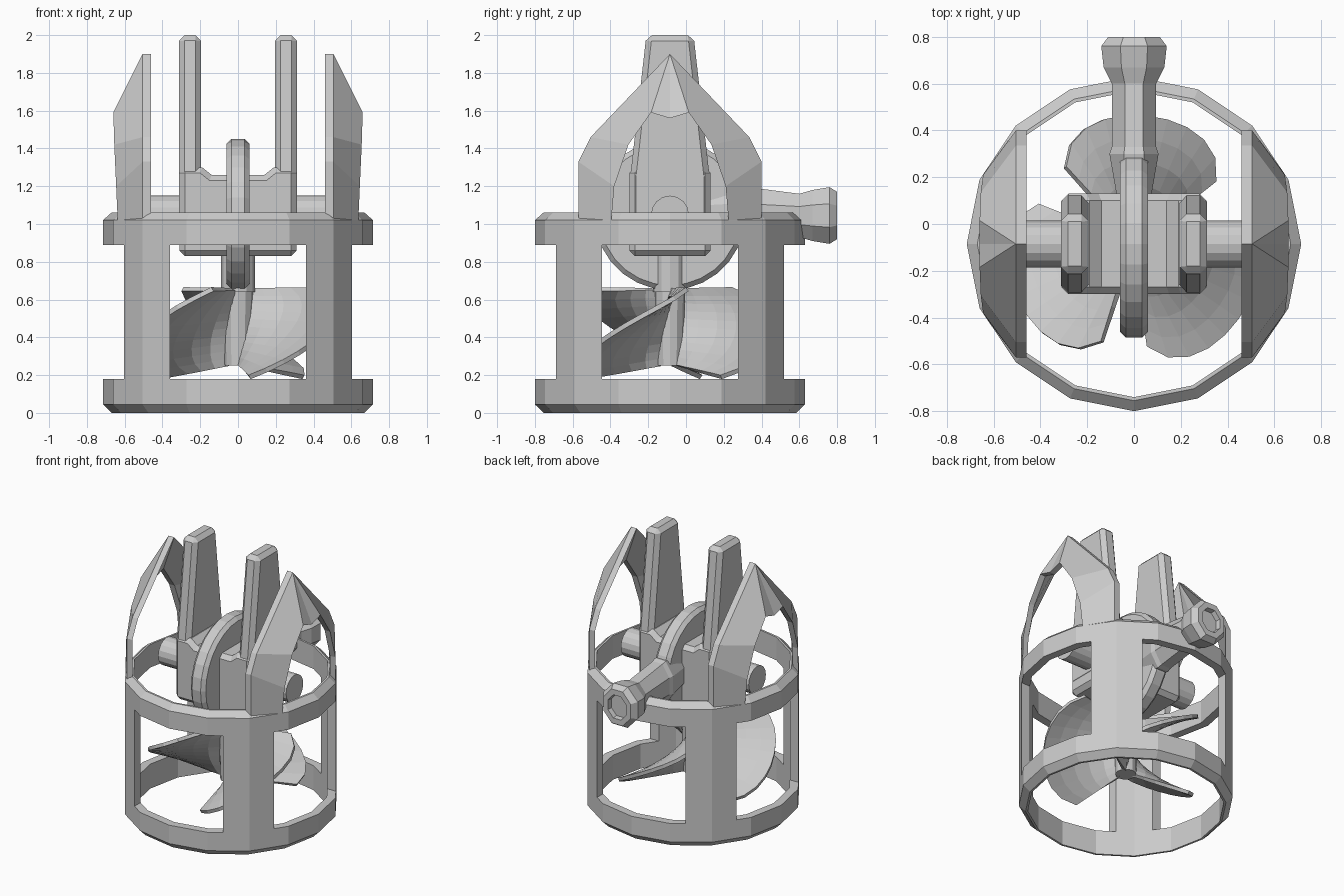
import bpy, bmesh, math
from mathutils import Matrix

if "Cube" in bpy.data.objects:
    bpy.data.objects.remove(bpy.data.objects["Cube"])

CY = -0.085          # y of the main axis
CZ = 1.05            # height of the axle

grey = bpy.data.materials.new("plain grey")
grey.diffuse_color = (0.6, 0.6, 0.6, 1)
grey.use_nodes = True
grey.node_tree.nodes["Principled BSDF"].inputs["Base Color"].default_value = grey.diffuse_color


def make(name, verts, faces, bevel=0, limit=50):
    me = bpy.data.meshes.new(name)
    me.from_pydata(verts, [], faces)
    bm = bmesh.new()
    bm.from_mesh(me)
    bmesh.ops.recalc_face_normals(bm, faces=bm.faces)
    bm.to_mesh(me)
    bm.free()
    me.materials.append(grey)
    ob = bpy.data.objects.new(name, me)
    bpy.context.collection.objects.link(ob)
    if bevel:
        m = ob.modifiers.new("bevel", 'BEVEL')
        m.width, m.segments = bevel, 1
        m.limit_method, m.angle_limit = 'ANGLE', math.radians(limit)
    return ob


def loft(name, rings, closed=False, **kw):
    """Skin a list of equal-length vertex rings; cap the ends unless closed."""
    n, k = len(rings[0]), len(rings)
    verts = [v for r in rings for v in r]
    faces = []
    for i in range(k if closed else k - 1):
        a, b = i * n, ((i + 1) % k) * n
        faces += [(a + j, a + (j + 1) % n, b + (j + 1) % n, b + j) for j in range(n)]
    if not closed:
        faces += [tuple(range(n)), tuple(range((k - 1) * n, k * n))]
    return make(name, verts, faces, **kw)


def circle(n, f, phase=0):
    return [f(math.cos(2 * math.pi * (i + phase) / n), math.sin(2 * math.pi * (i + phase) / n))
            for i in range(n)]


def rod_x(name, x0, x1, r, n, **kw):
    return loft(name, [circle(n, lambda c, s: (x, CY + r * c, CZ + r * s)) for x in (x0, x1)], **kw)


def rod_z(name, z0, z1, r0, r1, n):
    return loft(name, [circle(n, lambda c, s: (r * c, CY + r * s, z)) for z, r in ((z0, r0), (z1, r1))])


def box(name, x, y, z0, z1):
    return loft(name, [[(-x, CY - y, z), (x, CY - y, z), (x, CY + y, z), (-x, CY + y, z)]
                       for z in (z0, z1)])


# Cage: 16-sided tube with windows cut through in both directions
profile = [(0.655, 0.0), (0.67, 0.0), (0.715, 0.045), (0.715, 1.02), (0.67, 1.06), (0.655, 1.06)]
cage = loft("cage", [[(r * c, CY + r * s, z) for r, z in profile]
                     for c, s in circle(16, lambda c, s: (c, s))], closed=True)
cutters = [box("window_cutter_a", 0.36, 1, 0.18, 0.89), box("window_cutter_b", 1, 0.36, 0.18, 0.89)]
bpy.context.view_layer.objects.active = cage
for cut in cutters:
    cut.hide_render = True
    m = cage.modifiers.new("windows", 'BOOLEAN')
    m.object, m.operation, m.solver = cut, 'DIFFERENCE', 'EXACT'
    bpy.ops.object.modifier_apply(modifier=m.name)
for cut in cutters:
    bpy.data.objects.remove(cut)

# Pointed side arches rising from the cage
outer = [(0.485, 1.02, 0.505), (0.485, 1.33, 0.505), (0.42, 1.46, 0.505), (0, 1.9, 0.505)]
inner = [(0.31, 1.02, 0.637), (0.295, 1.2, 0.645), (0.22, 1.42, 0.655), (0.1, 1.59, 0.66), (0, 1.56, 0.66)]
outline = outer + [(-y, z, x) for y, z, x in outer[-2::-1]]
opening = inner + [(-y, z, x) for y, z, x in inner[-2::-1]]
for side, label in ((1, "right"), (-1, "left")):
    pts = outline + opening
    n = len(pts)
    verts = [(side * x, CY + y, z) for y, z, x in pts] + [(side * (x - 0.045), CY + y, z) for y, z, x in pts]
    sheet = [(0, 1, 8, 7), (1, 2, 9, 8), (2, 3, 10, 9), (3, 11, 10), (3, 12, 11),
             (3, 4, 13, 12), (4, 5, 14, 13), (5, 6, 15, 14)]
    rim = list(range(7)) + list(range(15, 6, -1))
    faces = sheet + [tuple(i + n for i in f) for f in sheet]
    faces += [(a, b, b + n, a + n) for a, b in zip(rim, rim[1:] + rim[:1])]
    make(label + "_arch", verts, faces)

# Central fork: body block and two tapered towers
half = [(0.31, 0.83), (0.31, 1.3), (0.19, 1.3), (0.14, 1.26)]
section = half + [(-x, z) for x, z in reversed(half)]
loft("fork_body", [[(x, CY + y, z) for x, z in section] for y in (-0.215, 0.215)], bevel=0.03)
for side, label in ((1, "right"), (-1, "left")):
    loft(label + "_tower", [[(side * x, CY + y * h, z) for x, y in
                             ((0.195, -1), (0.312, -1), (0.312, 1), (0.195, 1))]
                            for z, h in ((0.9, 0.21), (1.25, 0.21), (2.0, 0.125))], bevel=0.03)

# Axle and wheel
rod_x("axle", -0.52, 0.52, 0.1, 16)
rod_x("wheel", -0.06, 0.06, 0.4, 28, bevel=0.025)

# Handle behind the wheel, with a knob and a recessed end
k = 1 / math.cos(math.pi / 8)
stations = [(0.1, 0.07, 0.13), (0.3, 0.105, 0.16), (0.33, 0.095, 0.15), (0.6, 0.095, 0.115),
            (0.67, 0.13, 0.135), (0.76, 0.14, 0.15), (0.8, 0.11, 0.125),
            (0.8, 0.075, 0.085), (0.765, 0.07, 0.08)]
loft("handle", [circle(8, lambda c, s: (k * rx * c, y, CZ - 0.005 + k * rz * s), 0.5)
                for y, rx, rz in stations])

# Propeller: shaft, hub and three helical blades
rod_z("propeller_shaft", 0.64, 0.9, 0.09, 0.09, 12)
rod_z("propeller_hub", 0.25, 0.65, 0.07, 0.08, 12)
NA, NR = 10, 5
for b in range(3):
    verts = []
    for i in range(NA + 1):
        t = i / NA
        a = math.radians(38 + 94 * t + 120 * b)
        reach = 0.44 + 0.11 * (1 - (2 * t - 1) ** 4)
        for j in range(NR + 1):
            r = 0.05 + (reach - 0.05) * j / NR
            low = 0.26 - 0.08 * r / 0.5
            verts.append((r * math.cos(a), CY + r * math.sin(a), low + (0.655 - low) * t))
    w = NR + 1
    faces = [(i * w + j, i * w + j + 1, (i + 1) * w + j + 1, (i + 1) * w + j)
             for i in range(NA) for j in range(NR)]
    blade = make("blade_%d" % (b + 1), verts, faces)
    m = blade.modifiers.new("thickness", 'SOLIDIFY')
    m.thickness, m.offset = 0.025, 0
